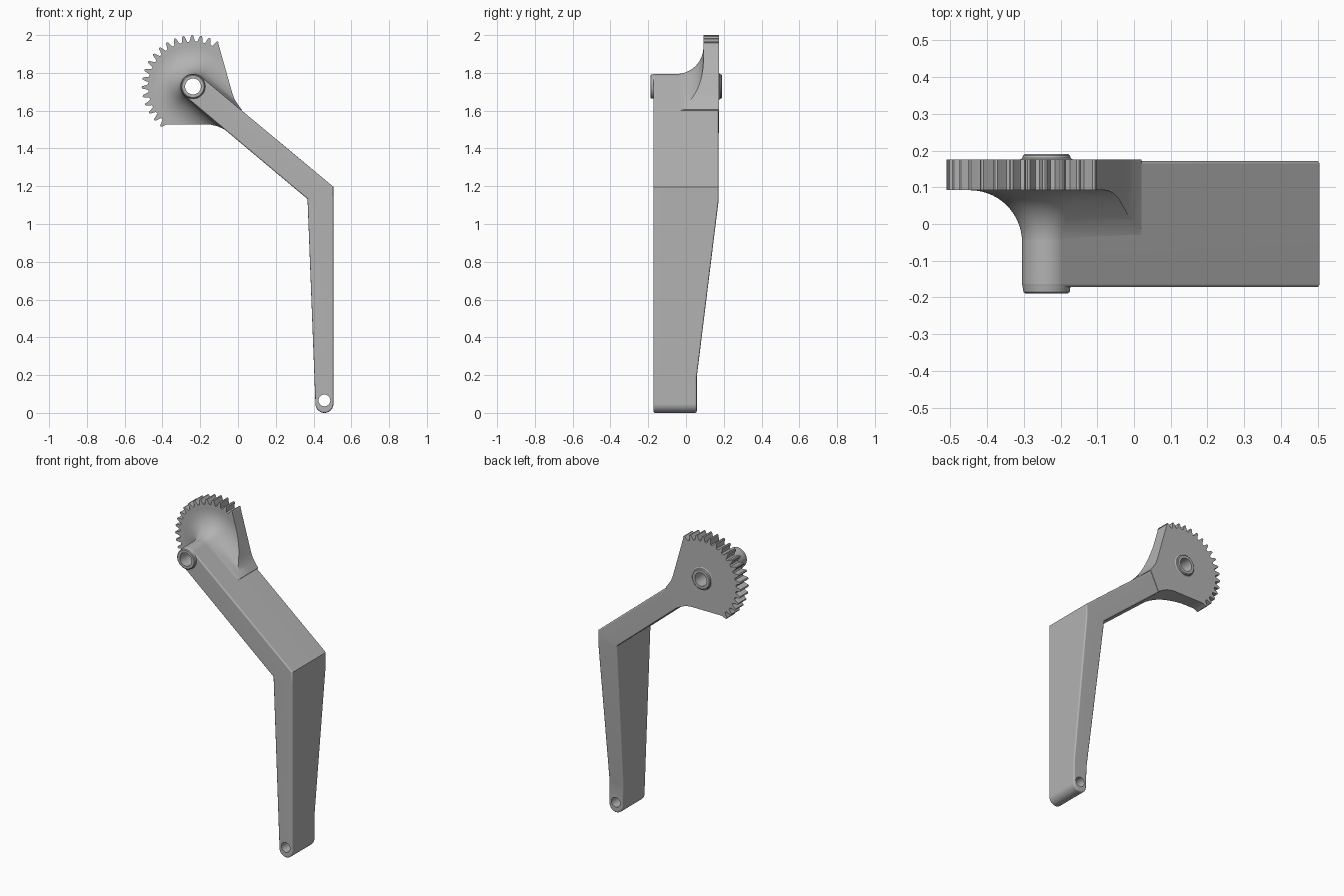
import bpy, bmesh
from math import sin, cos, radians, pi

if "Cube" in bpy.data.objects:
    bpy.data.objects.remove(bpy.data.objects["Cube"])

PIVOT = (-0.238, 1.728)      # x, z of the gear axis
TIP = (0.4575, 0.0475)       # x, z of the rounded lower end
ARM_R = 0.067
LEAN = 50                    # direction square to the upper arm, degrees
FRONT, BACK = -0.172, 0.172

grey = bpy.data.materials.new("plain_grey")
grey.use_nodes = True
grey.diffuse_color = (0.45, 0.45, 0.45, 1)
grey.node_tree.nodes["Principled BSDF"].inputs["Base Color"].default_value = (0.45, 0.45, 0.45, 1)


def arc(center, r, a0, a1, n):
    """Points on an arc in the xz plane, angles in degrees."""
    steps = [radians(a0 + (a1 - a0) * i / n) for i in range(n + 1)]
    return [(center[0] + r * cos(a), center[1] + r * sin(a)) for a in steps]


def circle(center, r, n=48):
    return arc(center, r, 0, 360, n)[:-1]


def loft(rings):
    """Closed bmesh through (outline, y) rings."""
    bm = bmesh.new()
    loops = [[bm.verts.new((x, y, z)) for x, z in pts] for pts, y in rings]
    for a, b in zip(loops, loops[1:]):
        for i in range(len(a)):
            j = (i + 1) % len(a)
            bm.faces.new((a[i], a[j], b[j], b[i]))
    bm.faces.new(loops[0])
    bm.faces.new(loops[-1][::-1])
    bmesh.ops.recalc_face_normals(bm, faces=bm.faces)
    return bm


def make(name, bm):
    mesh = bpy.data.meshes.new(name)
    bm.to_mesh(mesh)
    bm.free()
    mesh.materials.append(grey)
    obj = bpy.data.objects.new(name, mesh)
    bpy.context.collection.objects.link(obj)
    return obj


def boolean(obj, bm, operation):
    cutter = make("cutter", bm)
    cutter.hide_render = True
    mod = obj.modifiers.new("cut", "BOOLEAN")
    mod.operation, mod.object, mod.solver = operation, cutter, "EXACT"
    bpy.context.view_layer.objects.active = obj
    bpy.ops.object.modifier_apply(modifier=mod.name)
    bpy.data.objects.remove(cutter)


def bore(obj, center, r):
    boolean(obj, loft([(circle(center, r), -0.4), (circle(center, r), 0.4)]), "DIFFERENCE")


# Bent arm: one outline, with the back of the lower half tapering forwards
outline = arc(PIVOT, ARM_R, LEAN, LEAN + 180, 24) + [(0.368, 1.132)]
outline += arc(TIP, 0.0475, 180, 360, 20) + [(0.505, 1.197)]
bm = loft([(outline, FRONT), (outline, BACK)])
TAPER_TOP, TAPER_END, THIN = 1.12, 0.19, 0.057
for z in (TAPER_TOP, TAPER_END):
    bmesh.ops.bisect_plane(bm, geom=bm.verts[:] + bm.edges[:] + bm.faces[:],
                           plane_co=(0, 0, z), plane_no=(0, 0, 1))
for v in bm.verts:
    if v.co.y > 0:
        t = (v.co.z - TAPER_END) / (TAPER_TOP - TAPER_END)
        v.co.y = THIN + (BACK - THIN) * min(max(t, 0), 1)
bm.normal_update()
rim = []
for e in bm.edges:
    facing = sorted(abs(f.normal.y) for f in e.link_faces)
    if facing[0] < 0.5 and facing[-1] > 0.9:
        rim.append(e)
bmesh.ops.bevel(bm, geom=rim, offset=0.009, segments=3, profile=0.5, affect="EDGES")
arm = make("bent_arm", bm)
bore(arm, PIVOT, 0.042)
bore(arm, TIP[:1] + (0.066,), 0.031)

# Toothed sector outline, running counterclockwise from the upper straight edge
ROOT, OUTER = 0.238, 0.272
sector = [(0.02, 1.605), (-0.003, 1.636), (-0.018, 1.66), (-0.03, 1.692), (-0.105, 1.958)]
for k in range(18):
    mid = 61 + 10 * k
    for offset, r in ((-3.6, ROOT), (-2.4, 0.252), (-1.3, OUTER - 0.003), (0, OUTER),
                      (1.3, OUTER - 0.003), (2.4, 0.252), (3.6, ROOT)):
        if not (k == 0 and offset < -2) and not (k == 17 and offset > 2):
            sector += arc(PIVOT, r, mid + offset, mid, 1)[:1]
sector += [(-0.378, 1.527), (-0.15, 1.527), (-0.11, 1.518), (-0.08, 1.505), (-0.04, 1.481)]
plate = make("gear_sector", loft([(sector, 0.092), (sector, 0.175)]))
bore(plate, PIVOT, 0.042)

# Concave flare blending the arm into the toothed plate
far_end = (PIVOT[0] + 0.35 * sin(radians(LEAN)), PIVOT[1] - 0.35 * cos(radians(LEAN)))
FILLET = 0.142


def stadium(r):
    return arc(PIVOT, r, LEAN, LEAN + 180, 36) + arc(far_end, r, LEAN + 180, LEAN + 360, 12)


rings = []
for i in range(15):
    a = i / 14 * pi / 2
    rings.append((stadium(ARM_R - 0.0005 + FILLET * (1 - cos(a))), -0.05 + FILLET * sin(a)))
rings.append((rings[-1][0], 0.1))
flare = make("gear_flare", loft(rings))
boolean(flare, loft([(sector, -0.3), (sector, 0.3)]), "INTERSECT")
bore(flare, PIVOT, 0.042)

# Hub sleeve standing proud of both faces
hub_profile = [(-0.189, 0.058), (-0.185, 0.063), (-0.176, 0.064), (-0.168, 0.066),
               (0.172, 0.066), (0.175, 0.073), (0.179, 0.066), (0.186, 0.064), (0.19, 0.059)]
hub = make("hub_sleeve", loft([(circle(PIVOT, r), y) for y, r in hub_profile]))
bore(hub, PIVOT, 0.042)

# Shading
bpy.ops.object.select_all(action="DESELECT")
for obj in (arm, plate, flare, hub):
    obj.select_set(True)
bpy.context.view_layer.objects.active = arm
bpy.ops.object.shade_smooth_by_angle(angle=radians(32))
weighted = arm.modifiers.new("weighted_normals", "WEIGHTED_NORMAL")
weighted.keep_sharp = True
